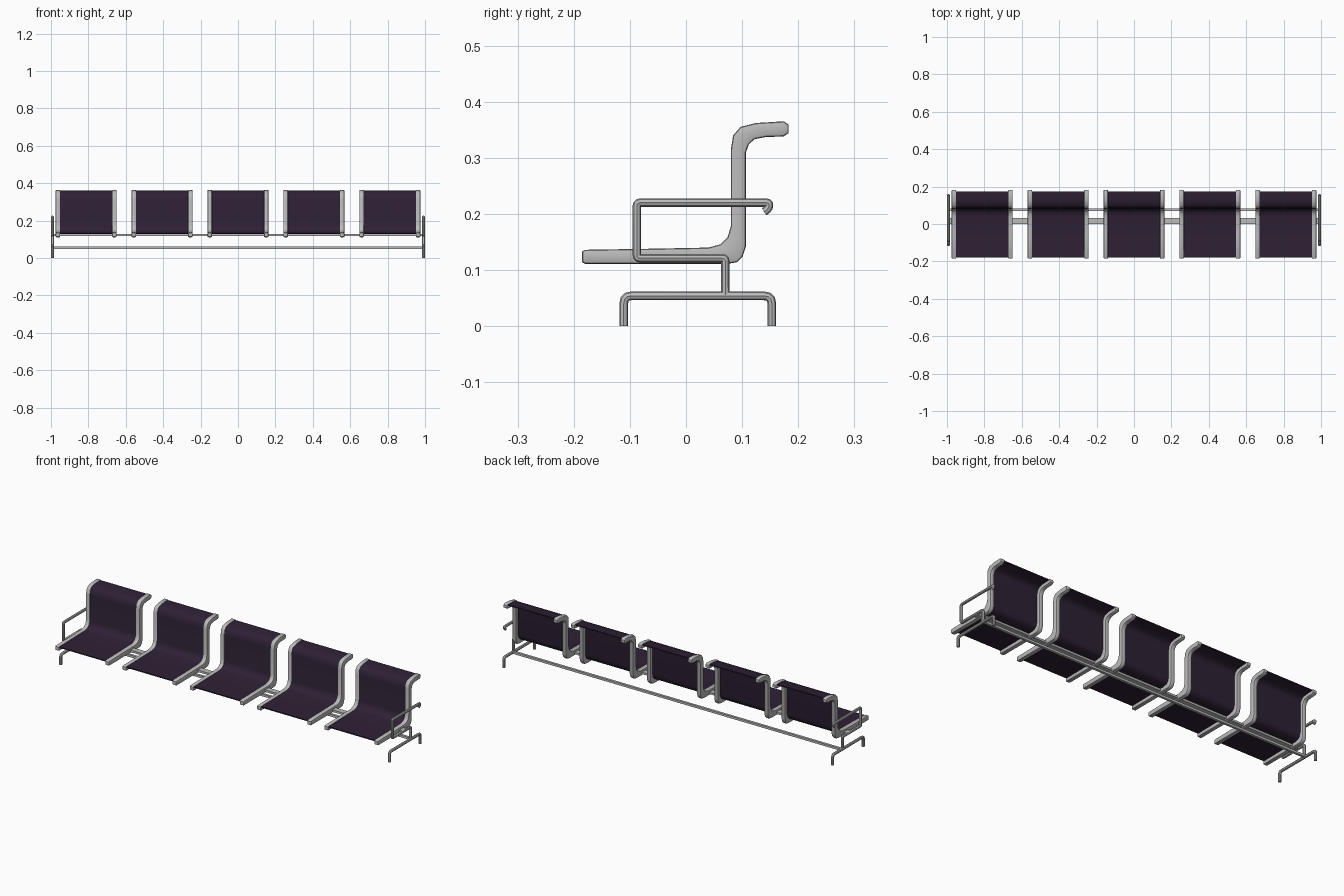
import bpy, bmesh, math
from mathutils import Vector

if "Cube" in bpy.data.objects:
    bpy.data.objects.remove(bpy.data.objects["Cube"])


def material(name, rgb):
    m = bpy.data.materials.new(name)
    m.diffuse_color = (*rgb, 1)
    m.use_nodes = True
    m.node_tree.nodes["Principled BSDF"].inputs["Base Color"].default_value = m.diffuse_color
    return m


GREY = material("grey_metal", (0.5, 0.5, 0.5))
PURPLE = material("dark_purple_fabric", (0.027, 0.015, 0.035))

# Seat side profile as (y, z): upper/front line and matching lower/back line
UPPER = [(-.185, .133), (-.18, .136), (-.06, .138), (.04, .140), (.062, .146),
         (.074, .158), (.080, .178), (.080, .315), (.084, .340), (.097, .355),
         (.125, .362), (.174, .365), (.183, .359)]
LOWER = [(-.185, .114), (-.18, .111), (-.06, .111), (.075, .111), (.091, .114),
         (.101, .124), (.107, .143), (.107, .310), (.112, .324), (.122, .333),
         (.142, .337), (.174, .338), (.183, .344)]


def finish(ob, mat, angle=40):
    ob.data.materials.append(mat)
    bpy.ops.object.select_all(action='DESELECT')
    ob.select_set(True)
    bpy.context.view_layer.objects.active = ob
    bpy.ops.object.shade_smooth_by_angle(angle=math.radians(angle))


def band(name, up, low, x0, x1, mat, bevel=0):
    """Solid strip between two side profile lines, from x0 to x1."""
    bm = bmesh.new()
    rings = [[bm.verts.new((x, *p)) for x, p in ((x0, u), (x1, u), (x1, l), (x0, l))]
             for u, l in zip(up, low)]
    for a, b in zip(rings, rings[1:]):
        for i in range(4):
            j = (i + 1) % 4
            bm.faces.new((a[i], a[j], b[j], b[i]))
    bm.faces.new(rings[0])
    bm.faces.new(rings[-1])
    bmesh.ops.recalc_face_normals(bm, faces=bm.faces)
    if bevel:
        # round the long rims only
        rims = [e for e in bm.edges if abs(e.verts[0].co.x - e.verts[1].co.x) < 1e-6
                and e.calc_face_angle(0) > 1]
        bmesh.ops.bevel(bm, geom=rims, offset=bevel, segments=2, profile=0.5,
                        affect='EDGES', clamp_overlap=True)
    me = bpy.data.meshes.new(name)
    bm.to_mesh(me)
    bm.free()
    ob = bpy.data.objects.new(name, me)
    bpy.context.collection.objects.link(ob)
    finish(ob, mat)


def rounded(path, r, steps=3):
    """Replace inner corners of a (y, z) path with short arcs."""
    pts = [Vector(p) for p in path]
    out = [pts[0]]
    for a, b, c in zip(pts, pts[1:], pts[2:]):
        s, e = b + (a - b).normalized() * r, b + (c - b).normalized() * r
        for k in range(steps + 1):
            t = k / steps
            out.append(s * (1 - t) ** 2 + b * 2 * t * (1 - t) + e * t * t)
    return out + [pts[-1]]


def tube(name, x, path, radius, corner):
    """Bent round tube in a plane of constant x."""
    pts = rounded(path, corner)
    cu = bpy.data.curves.new(name, 'CURVE')
    cu.dimensions = '3D'
    cu.bevel_depth = radius
    cu.bevel_resolution = 2
    cu.use_fill_caps = True
    sp = cu.splines.new('POLY')
    sp.points.add(len(pts) - 1)
    for q, p in zip(sp.points, pts):
        q.co = (x, p.x, p.y, 1)
    ob = bpy.data.objects.new(name, cu)
    bpy.context.collection.objects.link(ob)
    bpy.ops.object.select_all(action='DESELECT')
    ob.select_set(True)
    bpy.context.view_layer.objects.active = ob
    bpy.ops.object.convert(target='MESH')
    finish(bpy.context.object, GREY)


def between(t):
    return [tuple(Vector(u).lerp(Vector(l), t)) for u, l in zip(UPPER, LOWER)][1:-1]


# Five seats: two side rails and a fabric sheet each
for n in range(5):
    cx = (n - 2) * 0.406
    for side, label in ((-1, "left"), (1, "right")):
        rx = cx + side * 0.151
        band(f"seat_rail_{label}_{n + 1}", UPPER, LOWER, rx - .012, rx + .012, GREY, .006)
    band(f"seat_fabric_{n + 1}", between(.1), between(.34), cx - .143, cx + .143, PURPLE)

# End frames: foot and armrest loop
for side, label in ((-1, "left"), (1, "right")):
    x = side * 0.992
    tube(f"foot_{label}", x, [(-.111, 0), (-.111, .054), (.153, .054), (.153, 0)],
         .0078, .014)
    tube(f"armrest_{label}", x, [(.07, .054), (.07, .121), (-.0875, .121),
                                 (-.0875, .22), (.149, .22), (.147, .209), (.139, .204)],
         .0075, .0055)

# Long beams: flat one under the seats, narrow one between the feet
band("seat_beam", [(0, .128), (.031, .128)], [(0, .117), (.031, .117)],
     -.99, .99, GREY)
band("lower_beam", [(.07, .061), (.083, .061)], [(.07, .049), (.083, .049)],
     -.99, .99, GREY)
